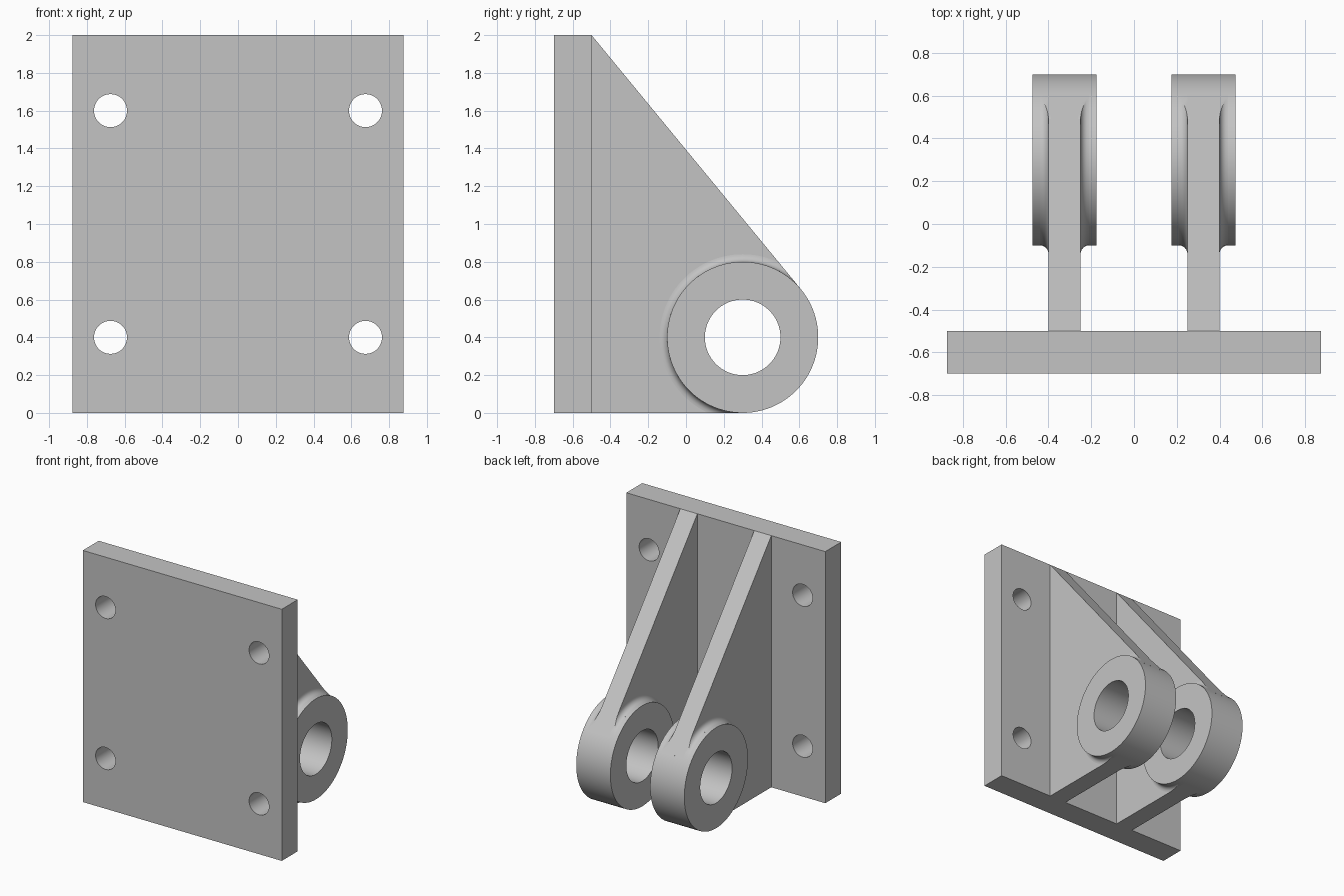
import bpy
import bmesh
from math import cos, sin, radians, acos, atan2, hypot
from mathutils import Vector, Matrix

if "Cube" in bpy.data.objects:
    bpy.data.objects.remove(bpy.data.objects["Cube"], do_unlink=True)

# Main dimensions
HALF_W, HEIGHT = 0.875, 2.0
PLATE_FRONT, PLATE_BACK = -0.7, -0.5
RIB_X, RIB_HALF, RING_HALF = 0.325, 0.075, 0.15
EYE = Vector((0, 0.3, 0.4))
RING_R, HOLE_R, FILLET = 0.4, 0.2, 0.04

# Angle where the sloping rib edge touches the ring
dy, dz = PLATE_BACK - EYE.y, HEIGHT - EYE.z
TANGENT = atan2(dz, dy) - acos(RING_R / hypot(dy, dz))
BOTTOM = radians(270)

steel = bpy.data.materials.new("grey steel")
steel.use_nodes = True
GREY = (0.55, 0.55, 0.55, 1)
steel.diffuse_color = GREY
steel.node_tree.nodes["Principled BSDF"].inputs["Base Color"].default_value = GREY


def on_circle(radius, angle, x=0.0):
    return EYE + Vector((x, radius * cos(angle), radius * sin(angle)))


def make_object(name, bm, x=0.0):
    bmesh.ops.recalc_face_normals(bm, faces=bm.faces[:])
    mesh = bpy.data.meshes.new(name)
    bm.to_mesh(mesh)
    bm.free()
    mesh.materials.append(steel)
    obj = bpy.data.objects.new(name, mesh)
    obj.location.x = x
    bpy.context.collection.objects.link(obj)
    return obj


def shade(obj):
    bpy.ops.object.select_all(action='DESELECT')
    obj.select_set(True)
    bpy.context.view_layer.objects.active = obj
    bpy.ops.object.shade_smooth_by_angle(angle=radians(30))


def lathe(profile, start, end, steps):
    """Sweep a closed (radius, x) profile about the eye axis."""
    bm = bmesh.new()
    full = abs(end - start - radians(360)) < 0.001
    count = steps if full else steps + 1
    rows = [[bm.verts.new(on_circle(r, start + (end - start) * i / steps, x))
             for r, x in profile] for i in range(count)]
    n = len(profile)
    for i in range(steps):
        a, b = rows[i], rows[(i + 1) % count]
        for j in range(n):
            k = (j + 1) % n
            bm.faces.new((a[j], a[k], b[k], b[j]))
    if not full:
        bm.faces.new(rows[0])
        bm.faces.new(rows[-1])
    return bm


def trim(bm, point, normal):
    """Cut away everything on the normal side and close the cut."""
    geom = bm.verts[:] + bm.edges[:] + bm.faces[:]
    bmesh.ops.bisect_plane(bm, geom=geom, plane_co=point, plane_no=normal,
                           clear_outer=True, dist=1e-5)
    edges = [e for e in bm.edges if e.is_boundary]
    if edges:
        bmesh.ops.holes_fill(bm, edges=edges, sides=0)


# Mounting plate with four bolt holes
bm = bmesh.new()
bmesh.ops.create_cube(bm, size=1, matrix=Matrix.LocRotScale(
    Vector((0, (PLATE_FRONT + PLATE_BACK) / 2, HEIGHT / 2)), None,
    Vector((2 * HALF_W, PLATE_BACK - PLATE_FRONT, HEIGHT))))
plate = make_object("mounting_plate", bm)

bm = bmesh.new()
for x in (-0.675, 0.675):
    for z in (0.4, 1.6):
        bmesh.ops.create_cone(
            bm, cap_ends=True, segments=48, radius1=0.0875, radius2=0.0875, depth=0.5,
            matrix=Matrix.Translation((x, -0.6, z)) @ Matrix.Rotation(radians(90), 4, 'X'))
cutter = make_object("bolt_hole_cutter", bm)
cutter.hide_render = True
cut = plate.modifiers.new("bolt holes", 'BOOLEAN')
cut.operation = 'DIFFERENCE'
cut.solver = 'EXACT'
cut.object = cutter
bpy.context.view_layer.objects.active = plate
bpy.ops.object.modifier_apply(modifier=cut.name)
bpy.data.objects.remove(cutter, do_unlink=True)
shade(plate)

for side, x in (("left", RIB_X), ("right", -RIB_X)):
    # Triangular rib whose end wraps around inside the ring
    outline = [Vector((0, PLATE_BACK, 0)), Vector((0, PLATE_BACK, HEIGHT)),
               on_circle(RING_R, TANGENT)]
    outline += [on_circle(0.3, TANGENT + (BOTTOM - TANGENT) * i / 32) for i in range(33)]
    outline.append(on_circle(RING_R, BOTTOM))
    bm = bmesh.new()
    face = bm.faces.new([bm.verts.new(p - Vector((RIB_HALF, 0, 0))) for p in outline])
    solid = bmesh.ops.extrude_face_region(bm, geom=[face])
    bmesh.ops.translate(bm, vec=(2 * RIB_HALF, 0, 0),
                        verts=[v for v in solid["geom"] if isinstance(v, bmesh.types.BMVert)])
    shade(make_object(side + "_rib", bm, x))

    # Pin ring
    ring = [(HOLE_R, -RING_HALF), (RING_R, -RING_HALF),
            (RING_R, RING_HALF), (HOLE_R, RING_HALF)]
    shade(make_object(side + "_ring", lathe(ring, 0, radians(360), 96), x))

    # Small fillets where the ring meets the two rib faces
    for name, sign in (("outer", 1), ("inner", -1)):
        facing = sign if side == "left" else -sign
        section = [(RING_R - 0.02, RIB_HALF - 0.01), (RING_R - 0.02, RIB_HALF + FILLET)]
        section += [(RING_R + FILLET * (1 - cos(radians(a))),
                     RIB_HALF + FILLET * (1 - sin(radians(a)))) for a in range(0, 91, 15)]
        section.append((RING_R + FILLET, RIB_HALF - 0.01))
        bm = lathe([(r, facing * d) for r, d in section], TANGENT, BOTTOM, 64)
        trim(bm, on_circle(RING_R, TANGENT), Vector((0, cos(TANGENT), sin(TANGENT))))
        trim(bm, on_circle(RING_R, BOTTOM), Vector((0, 0, -1)))
        shade(make_object(side + "_" + name + "_fillet", bm, x))
